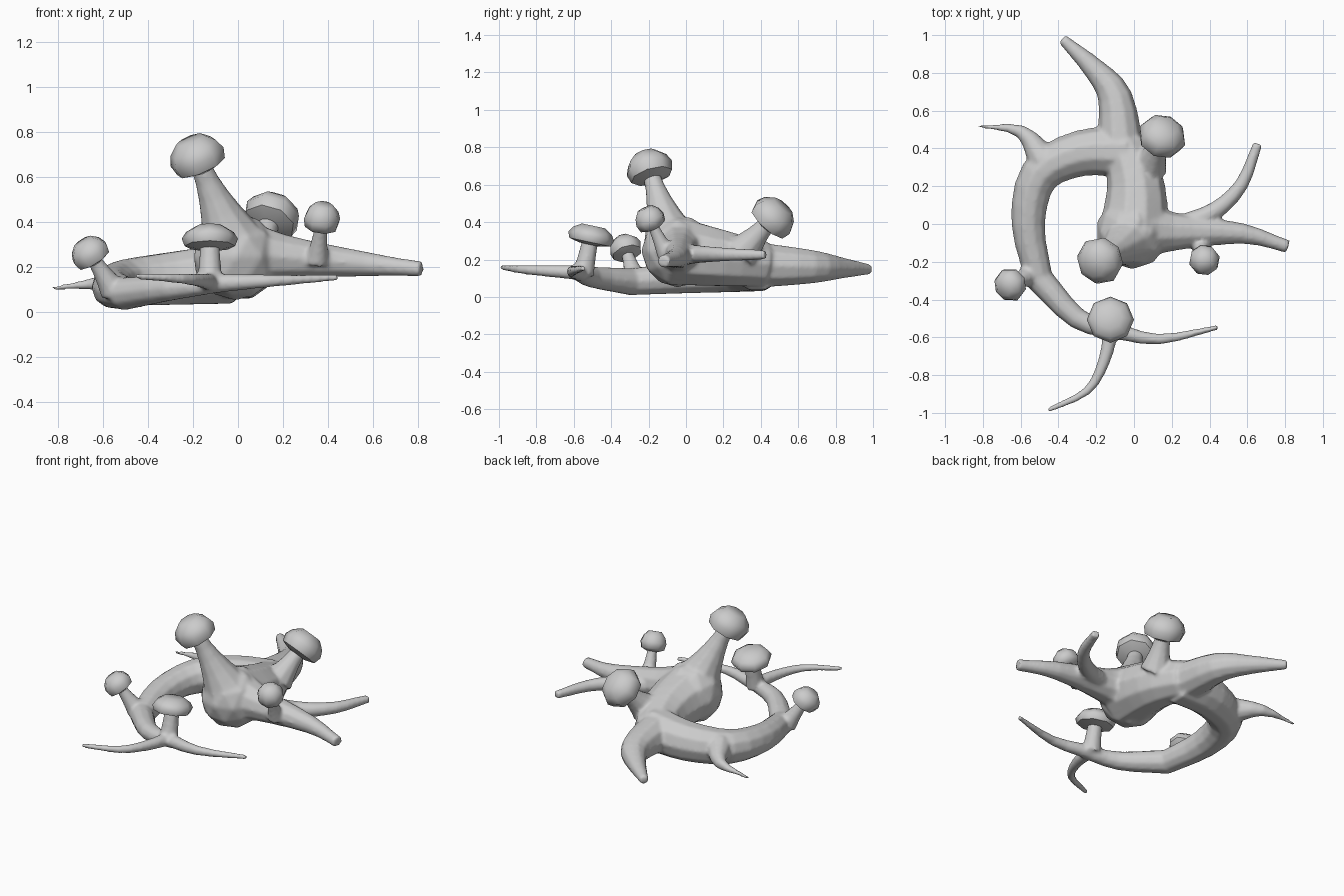
import bpy, bmesh, math
from mathutils import Vector

if "Cube" in bpy.data.objects:
    bpy.data.objects.remove(bpy.data.objects["Cube"])

SIDES = 8


def skin(bm, centres, radii, axes, sides):
    """Closed skin over circular sections."""
    rings = []
    for c, r, ax in zip(centres, radii, axes):
        q = ax.to_track_quat('Z', 'Y')
        rings.append([bm.verts.new(c + q @ Vector((r * math.cos(a), r * math.sin(a), 0)))
                      for a in (2 * math.pi * k / sides for k in range(sides))])
    for a, b in zip(rings, rings[1:]):
        for k in range(sides):
            m = (k + 1) % sides
            bm.faces.new((a[k], a[m], b[m], b[k]))
    bm.faces.new(rings[0][::-1])
    bm.faces.new(rings[-1])


def limb(bm, pts, r0, r1, power=1.0, steps=3):
    """Smooth curve through pts, tapering from radius r0 to r1."""
    p = [2 * pts[0] - pts[1]] + pts + [2 * pts[-1] - pts[-2]]
    path = []
    for i in range(1, len(p) - 2):
        a, b, c, d = p[i - 1:i + 3]
        for s in range(steps):
            t = s / steps
            path.append(b + .5 * t * (c - a + t * (2 * a - 5 * b + 4 * c - d + t * (3 * (b - c) + d - a))))
    path.append(pts[-1])
    n = len(path) - 1
    axes = [path[min(i + 1, n)] - path[max(i - 1, 0)] for i in range(n + 1)]
    radii = [r1 + (r0 - r1) * (1 - i / n) ** power for i in range(n + 1)]
    skin(bm, path, radii, axes, 10)


def root(bm, plan, z0, z1, r0, r1, power=1.0):
    """Limb lying along a plan path, with height running evenly from z0 to z1."""
    flat = [Vector(p) for p in plan]
    run = [0]
    for a, b in zip(flat, flat[1:]):
        run.append(run[-1] + (b - a).length)
    limb(bm, [Vector((p.x, p.y, z0 + (z1 - z0) * d / run[-1])) for p, d in zip(flat, run)], r0, r1, power)


def finish(bm, name):
    bmesh.ops.recalc_face_normals(bm, faces=bm.faces)
    me = bpy.data.meshes.new(name)
    bm.to_mesh(me)
    bm.free()
    ob = bpy.data.objects.new(name, me)
    bpy.context.collection.objects.link(ob)
    return ob


bm = bmesh.new()
# central stump with rounded front
root(bm, [(-.05, .42), (.01, .2), (0, -.06)], .17, .245, .12, .19)
ball = bmesh.ops.create_icosphere(bm, subdivisions=2, radius=.195)
bmesh.ops.translate(bm, verts=ball["verts"], vec=(-.01, -.045, .245))
# right root and its fork
root(bm, [(0, -.03), (.2, -.04), (.57, -.05), (.815, -.12)], .26, .19, .18, .036, 1.8)
root(bm, [(.25, -.01), (.43, .07), (.57, .21), (.655, .425)], .23, .225, .06, .026)
# sweeping C-shaped root, rear and front halves
root(bm, [(-.03, .38), (-.28, .375), (-.5, .26), (-.56, 0), (-.5, -.3)], .17, .08, .14, .073)
root(bm, [(-.51, -.28), (-.3, -.5), (-.08, -.575)], .08, .125, .075, .04)
# rear root and small left root
root(bm, [(-.07, .4), (-.1, .67), (-.21, .82), (-.38, .98)], .17, .148, .125, .028)
root(bm, [(-.48, .34), (-.6, .49), (-.825, .518)], .15, .105, .085, .009, 1.5)
# two thin front roots
root(bm, [(-.12, -.56), (.13, -.61), (.445, -.547)], .125, .152, .045, .014)
root(bm, [(-.12, -.56), (-.16, -.73), (-.25, -.885), (-.455, -.985)], .13, .158, .042, .014)

# mushrooms: stem base, base radius, cap position, cap radius, cap height
mushrooms = [
    ((-.02, -.08, .3), .155, (-.16, -.18, .635), .128, .15),
    ((.08, .3, .24), .1, (.135, .43, .385), .13, .145),
    ((.35, -.1, .22), .055, (.368, -.172, .37), .083, .12),
    ((-.55, -.27, .09), .065, (-.635, -.312, .225), .09, .11),
    ((-.125, -.55, .12), .06, (-.125, -.515, .285), .125, .1),
]
profile = [(.45, -.05), (.9, .08), (1, .4), (.85, .7), (.5, .97)]
for n, (base, r0, tip, r, h) in enumerate(mushrooms, 1):
    base, tip = Vector(base), Vector(tip)
    axis = (tip - base).normalized()
    limb(bm, [base, tip + axis * .02], r0, r * .36, 1.6, 5)
    cap_bm = bmesh.new()
    skin(cap_bm, [tip + axis * h * z for _, z in profile], [r * w for w, _ in profile],
         [axis] * len(profile), SIDES)
    cap = finish(cap_bm, f"mushroom_cap_{n}")
    bpy.ops.object.select_all(action='DESELECT')
    cap.select_set(True)
    bpy.context.view_layer.objects.active = cap
    bpy.ops.object.shade_smooth_by_angle(angle=math.radians(55))

# blend roots, stump and stems into one skin
body = finish(bm, "root_body")
rm = body.modifiers.new("blend", 'REMESH')
rm.mode = 'VOXEL'
rm.voxel_size = .011
rm.use_smooth_shade = True
sm = body.modifiers.new("soften", 'SMOOTH')
sm.factor = .5
sm.iterations = 5
